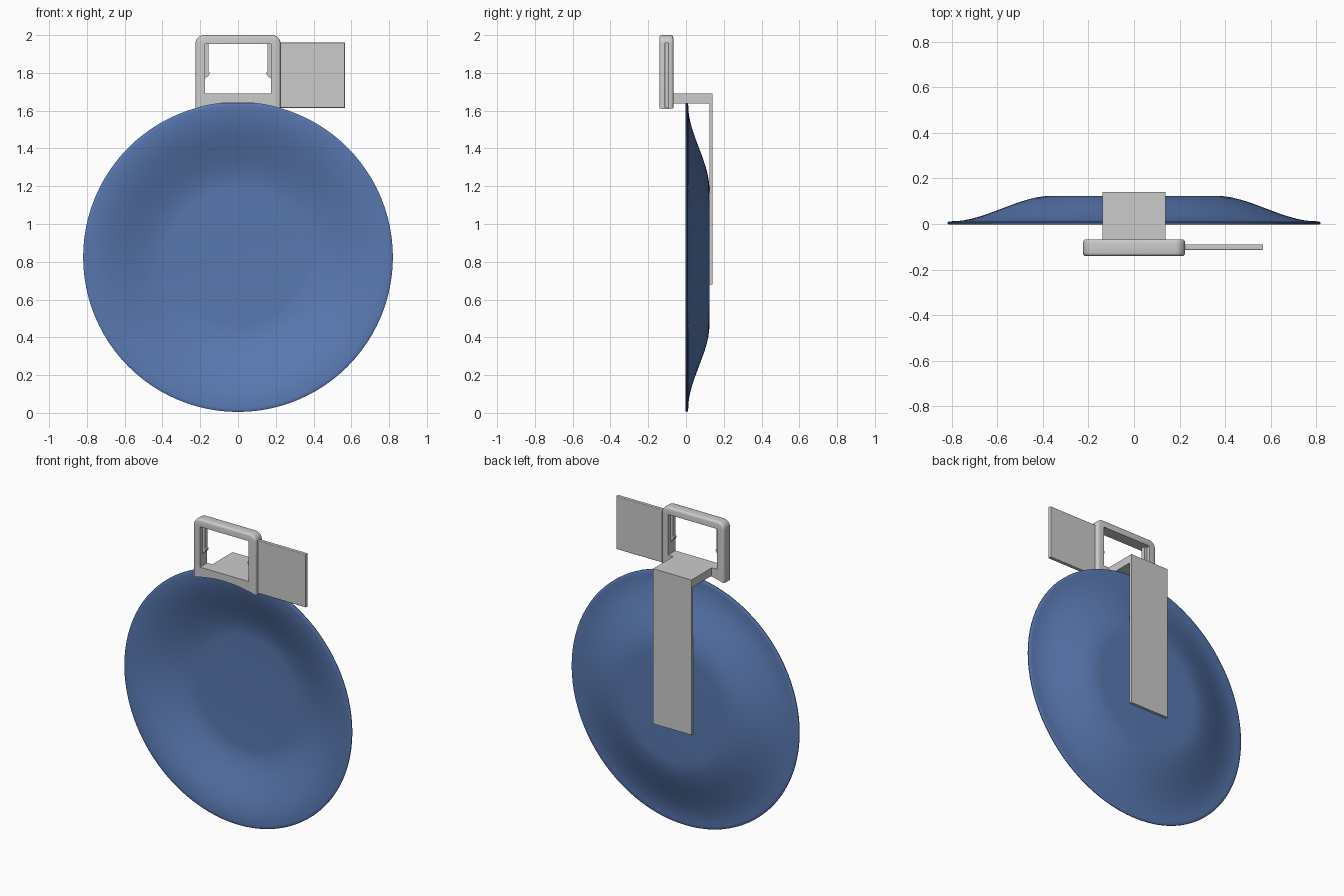
import bpy, bmesh, math

if "Cube" in bpy.data.objects:
    bpy.data.objects.remove(bpy.data.objects["Cube"])

CZ = 0.825   # height of the dish centre
R = 0.82     # dish radius


def new_object(name, bm):
    bmesh.ops.recalc_face_normals(bm, faces=bm.faces[:])
    me = bpy.data.meshes.new(name)
    bm.to_mesh(me)
    bm.free()
    ob = bpy.data.objects.new(name, me)
    bpy.context.collection.objects.link(ob)
    return ob


def smooth(ob, angle=35):
    bpy.ops.object.select_all(action='DESELECT')
    ob.select_set(True)
    bpy.context.view_layer.objects.active = ob
    bpy.ops.object.shade_smooth_by_angle(angle=math.radians(angle))


def prism(name, outline, y0, y1, bevel=0.0, bevel_above=-1.0):
    """Extrude an x-z outline along y; optionally round front and back edges."""
    bm = bmesh.new()
    face = bm.faces.new([bm.verts.new((x, y0, z)) for x, z in outline])
    ext = bmesh.ops.extrude_face_region(bm, geom=[face])
    moved = [v for v in ext['geom'] if isinstance(v, bmesh.types.BMVert)]
    bmesh.ops.translate(bm, verts=moved, vec=(0, y1 - y0, 0))
    if bevel:
        edges = [e for e in bm.edges
                 if abs(e.verts[0].co.y - e.verts[1].co.y) < 1e-5
                 and (e.verts[0].co.z + e.verts[1].co.z) / 2 > bevel_above]
        bmesh.ops.bevel(bm, geom=edges, offset=bevel, segments=3,
                        profile=0.5, affect='EDGES')
    return new_object(name, bm)


def box(name, x0, x1, y0, y1, z0, z1, bevel=0.0):
    return prism(name, [(x0, z0), (x1, z0), (x1, z1), (x0, z1)], y0, y1, bevel)


# Dish: revolved shallow bowl with a flat centre and a rounded rim
back = []
for i in range(17):
    r = 0.36 + (0.80 - 0.36) * i / 16
    t = (0.80 - r) / 0.44
    back.append((r, 0.012 + 0.112 * t * t * (3 - 2 * t)))
front = [(r, y - 0.015) for r, y in reversed(back)]
rim = [(0.812, 0.011), (R, 0.006), (R, 0.001), (0.812, -0.003)]
profile = [(0, 0.124)] + back + rim + front + [(0, 0.109)]
bm = bmesh.new()
verts = [bm.verts.new((r, y, 0)) for r, y in profile]
edges = [bm.edges.new(p) for p in zip(verts, verts[1:])]
bmesh.ops.spin(bm, geom=verts + edges, cent=(0, 0, 0), axis=(0, 1, 0),
               angle=2 * math.pi, steps=96, use_duplicate=False)
bmesh.ops.remove_doubles(bm, verts=bm.verts[:], dist=1e-5)
bmesh.ops.translate(bm, verts=bm.verts[:], vec=(0, 0, CZ))
dish = new_object("dish", bm)
smooth(dish, 50)
blue = bpy.data.materials.new("blue")
blue.diffuse_color = (0.10, 0.19, 0.44, 1)
blue.use_nodes = True
blue.node_tree.nodes["Principled BSDF"].inputs["Base Color"].default_value = blue.diffuse_color
dish.data.materials.append(blue)

# Buckle frame: rounded top corners, underside following the dish rim
W, CR = 0.225, 0.045
outline = []
for i in range(17):
    x = -W + 2 * W * i / 16
    outline.append((x, CZ + math.sqrt(R * R - x * x) - 0.001))
outline[0] = (-W, 1.61)
outline[-1] = (W, 1.61)
for side, start in ((1, 0), (-1, 90)):
    for i in range(9):
        a = math.radians(start + 90 * i / 8)
        outline.append((side * (W - CR) + CR * math.cos(a),
                        2.0 - CR + CR * math.sin(a)))
frame = prism("buckle_frame", outline, -0.141, -0.067, 0.014, 1.66)
cutter = box("window_cutter", -0.175, 0.175, -0.3, 0.1, 1.69, 1.953)
cutter.hide_render = True
mod = frame.modifiers.new("window", 'BOOLEAN')
mod.object = cutter
mod.solver = 'EXACT'
bpy.context.view_layer.objects.active = frame
bpy.ops.object.modifier_apply(modifier=mod.name)
bpy.data.objects.remove(cutter)
smooth(frame)

# Retaining clips on both inner walls of the window, each with a small catch
for side, label in ((-1, "left"), (1, "right")):
    shape = [(0.178, 1.953), (0.157, 1.953), (0.157, 1.81), (0.150, 1.803),
             (0.150, 1.795), (0.157, 1.785), (0.168, 1.775), (0.178, 1.765)]
    prism(label + "_clip", [(side * x, z) for x, z in shape], -0.117, -0.09)

# Side plate
box("side_plate", 0.215, 0.567, -0.114, -0.09, 1.615, 1.96, 0.004)

# Bracket: top shelf over the rim and long strap down the back
box("bracket_shelf", -0.138, 0.138, -0.072, 0.141, 1.638, 1.69)
box("back_strap", -0.138, 0.138, 0.125, 0.141, 0.68, 1.66)
